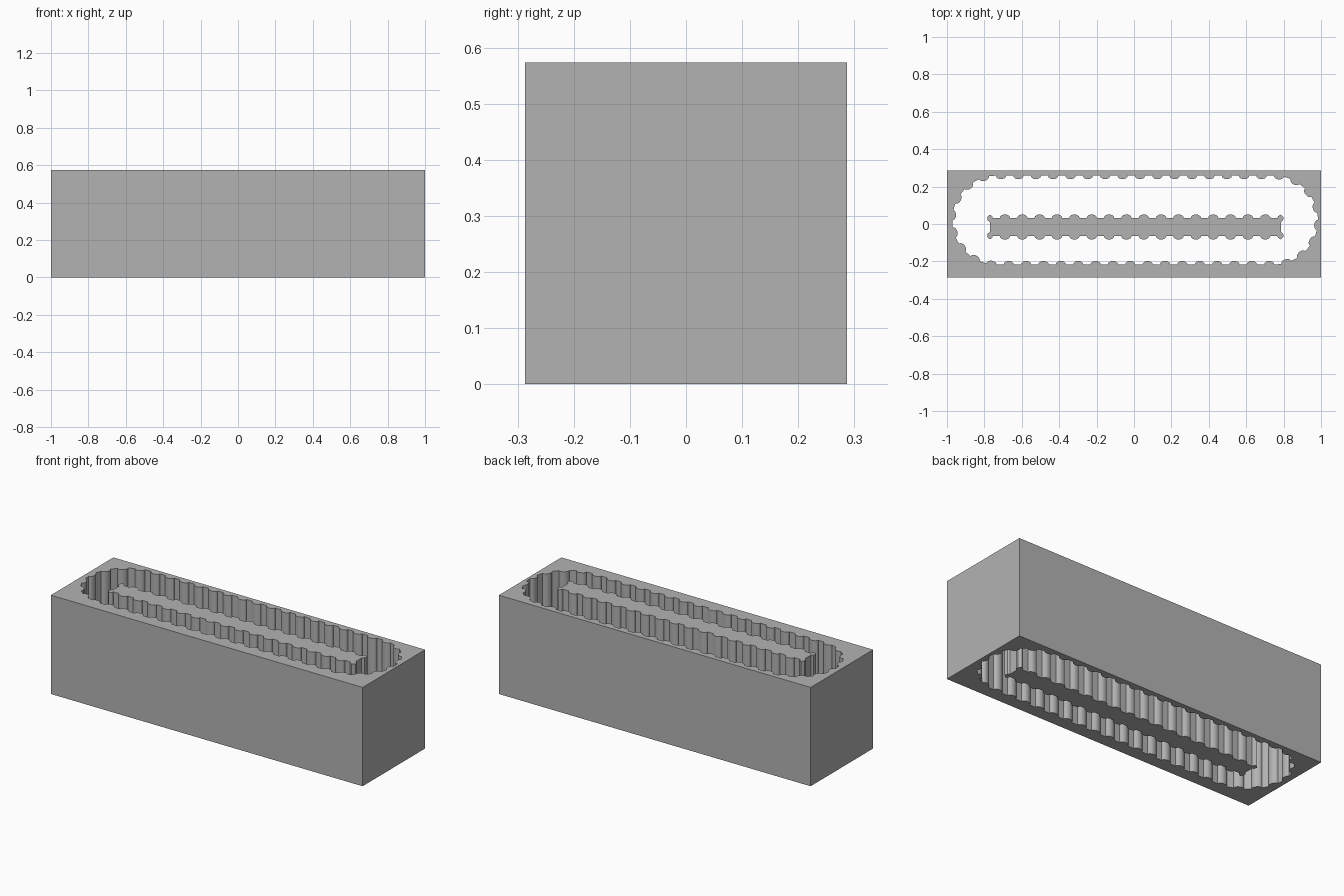
import bpy, bmesh, math

cube = bpy.data.objects.get("Cube")
if cube:
    bpy.data.objects.remove(cube, do_unlink=True)

HEIGHT, HALF_DEPTH = 0.573, 0.2865
PITCH, TOOTH = 0.0928, 0.019

grey = bpy.data.materials.new("plain grey")
grey.use_nodes = True
grey.diffuse_color = (0.45, 0.45, 0.45, 1)
grey.node_tree.nodes["Principled BSDF"].inputs["Base Color"].default_value = grey.diffuse_color


def scallop(t):
    """Height of a rounded tooth, t counted in pitches, teeth at whole numbers."""
    u = abs(t - round(t)) / 0.3
    return TOOTH * math.sqrt(max(0, 1 - u * u))


def samples(teeth):
    """Parameter steps that hit the foot and crown of every tooth."""
    steps = (-0.3, -0.27, -0.19, -0.1, 0, 0.1, 0.19, 0.27, 0.3)
    return [i + s for i in range(teeth) for s in steps]


def stadium_point(s, half, r, cx, cy, inset):
    """Point at distance s around a stadium, clockwise from its top left."""
    straight, arc = 2 * half, math.pi * r
    s %= 2 * (straight + arc)
    side = 1
    if s >= straight + arc:
        s, side = s - straight - arc, -1
    if s < straight:
        x, y = s - half, r - inset
    else:
        a = math.pi / 2 - (s - straight) / r
        x, y = half + (r - inset) * math.cos(a), (r - inset) * math.sin(a)
    return cx + side * x, cy + side * y


def extrude_outlines(name, outlines):
    """Fill nested outlines and raise them into a straight-walled solid."""
    bm = bmesh.new()
    for outline in outlines:
        verts = [bm.verts.new((x, y, 0)) for x, y in outline]
        for a, b in zip(verts, verts[1:] + verts[:1]):
            bm.edges.new((a, b))
    bmesh.ops.triangle_fill(bm, edges=bm.edges[:], use_beauty=True)
    top = bmesh.ops.extrude_face_region(bm, geom=bm.faces[:], use_keep_orig=True)
    moved = [g for g in top["geom"] if isinstance(g, bmesh.types.BMVert)]
    bmesh.ops.translate(bm, verts=moved, vec=(0, 0, HEIGHT))
    bmesh.ops.recalc_face_normals(bm, faces=bm.faces[:])
    mesh = bpy.data.meshes.new(name)
    bm.to_mesh(mesh)
    bm.free()
    mesh.materials.append(grey)
    obj = bpy.data.objects.new(name, mesh)
    bpy.context.collection.objects.link(obj)
    bpy.ops.object.select_all(action="DESELECT")
    obj.select_set(True)
    bpy.context.view_layer.objects.active = obj
    bpy.ops.object.shade_smooth_by_angle(angle=math.radians(30))


# Outer block with a toothed slot through it
half, r, count = 0.74, 0.238, 48
step = (4 * half + 2 * math.pi * r) / count
slot = [stadium_point((t + 0.25) * step, half, r, 0.006, 0.021, scallop(t))
        for t in samples(count)]
block = [(-1, -HALF_DEPTH), (1, -HALF_DEPTH), (1, HALF_DEPTH), (-1, HALF_DEPTH)]
extrude_outlines("slotted_block", [block, slot])

# Toothed bar standing in the slot, with slightly hollow ends
left, right, mid, thick = -0.785, 0.8, -0.016, 0.048
first = -0.69 - PITCH
row = [(first + t * PITCH, scallop(t)) for t in samples(18)]
row = [(x, h) for x, h in row if left + 0.01 < x < right - 0.01]
upper = [(x, mid + thick + h) for x, h in row]
lower = [(x, mid - thick - h) for x, h in reversed(row)]
hollow = [(0.052, 0), (0.035, 0.003), (0.027, 0.014),
          (-0.027, 0.014), (-0.035, 0.003), (-0.052, 0)]
right_end = [(right - d, mid + y) for y, d in hollow]
left_end = [(left + d, mid - y) for y, d in hollow]
extrude_outlines("toothed_bar", [upper + right_end + lower + left_end])
